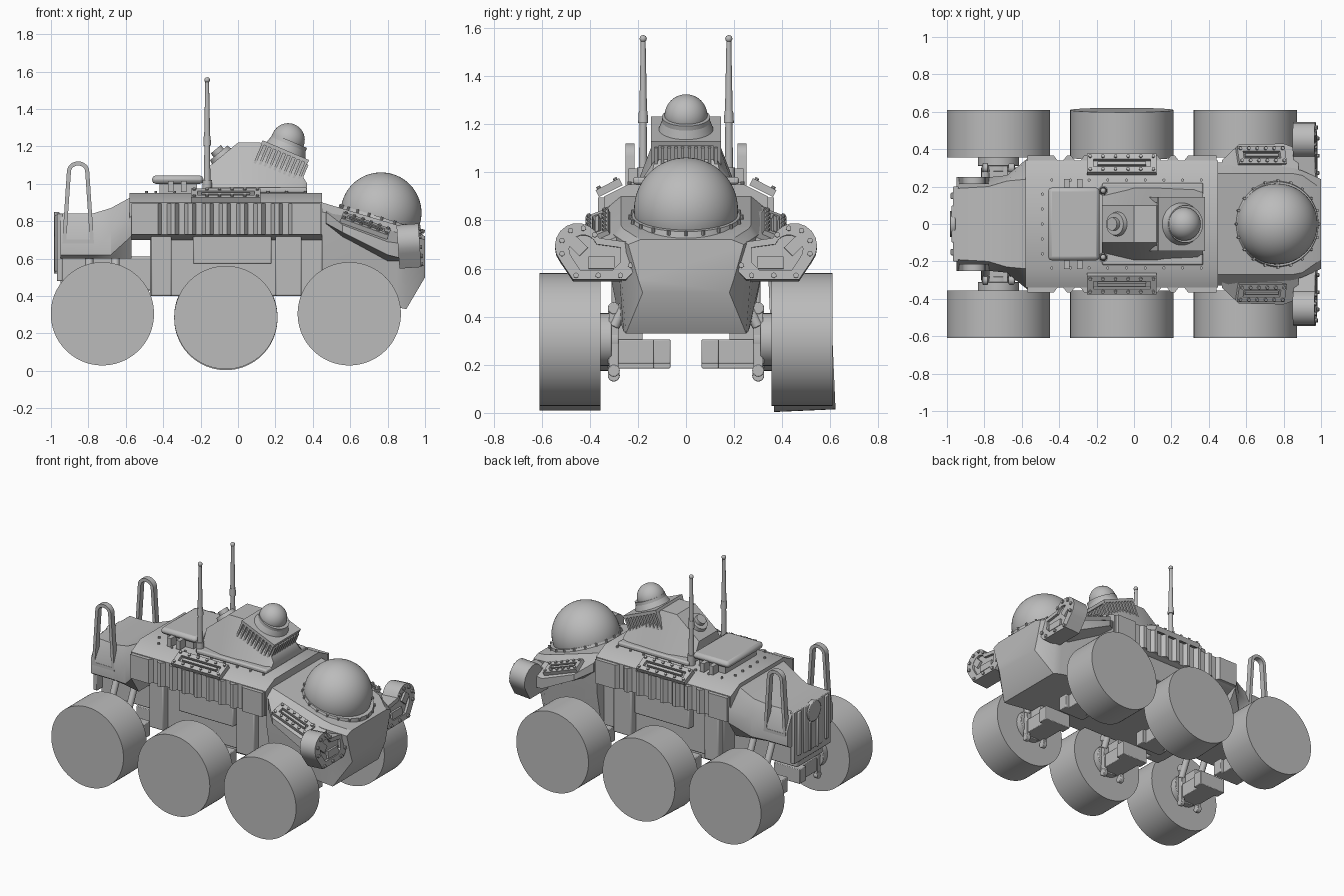
import bpy, bmesh
from math import sin, cos, pi, radians
from mathutils import Matrix, Vector

if "Cube" in bpy.data.objects:
    bpy.data.objects.remove(bpy.data.objects["Cube"])

grey = bpy.data.materials.new("plain_grey")
grey.use_nodes = True
grey.diffuse_color = (0.5, 0.5, 0.5, 1)
grey.node_tree.nodes["Principled BSDF"].inputs["Base Color"].default_value = (0.5, 0.5, 0.5, 1)

# Local x, y, z become world y, z, x
FACE_X = Matrix(((0, 0, 1, 0), (1, 0, 0, 0), (0, 1, 0, 0), (0, 0, 0, 1)))


def at(x, y, z, rx=0, ry=0):
    return (Matrix.Translation((x, y, z)) @ Matrix.Rotation(radians(ry), 4, 'Y')
            @ Matrix.Rotation(radians(rx), 4, 'X'))


def box(bm, M, sx, sy, sz):
    bmesh.ops.create_cube(bm, size=1, matrix=M @ Matrix.Diagonal((sx, sy, sz, 1)))


def cyl(bm, M, r, h, r2=None, seg=32):
    bmesh.ops.create_cone(bm, cap_ends=True, segments=seg, radius1=r,
                          radius2=r if r2 is None else r2, depth=h, matrix=M)


def ball(bm, M, r, seg=48):
    bmesh.ops.create_uvsphere(bm, u_segments=seg, v_segments=seg // 2, radius=r, matrix=M)


def loft(bm, loops, closed=False):
    """Skin a row of outlines; close it into a ring or cap both ends."""
    rows = [[bm.verts.new(p) for p in loop] for loop in loops]
    n = len(rows[0])
    for a, b in zip(rows, rows[1:] + rows[:1] if closed else rows[1:]):
        for i in range(n):
            bm.faces.new((a[i], a[(i + 1) % n], b[(i + 1) % n], b[i]))
    if not closed:
        bm.faces.new(rows[0])
        bm.faces.new(rows[-1])


def prism(bm, M, pts, lo, hi):
    loft(bm, [[M @ Vector((u, v, w)) for u, v in pts] for w in (lo, hi)])


def body(bm, sections):
    """Skin symmetric half outlines (y, z) set at stations along x."""
    loft(bm, [[(x, y, z) for y, z in half] + [(x, -y, z) for y, z in reversed(half)]
              for x, half in sections])


def make(name, bm, mirror=False, bevel=0):
    bmesh.ops.recalc_face_normals(bm, faces=bm.faces[:])
    mesh = bpy.data.meshes.new(name)
    bm.to_mesh(mesh)
    bm.free()
    mesh.materials.append(grey)
    obj = bpy.data.objects.new(name, mesh)
    bpy.context.collection.objects.link(obj)
    if bevel:
        mod = obj.modifiers.new("edge", 'BEVEL')
        mod.width, mod.segments, mod.limit_method = bevel, 2, 'ANGLE'
    if mirror:
        obj.modifiers.new("sides", 'MIRROR').use_axis = (False, True, False)
    bpy.ops.object.select_all(action='DESELECT')
    obj.select_set(True)
    bpy.context.view_layer.objects.active = obj
    bpy.ops.object.shade_smooth_by_angle(angle=radians(32))


def part(name, shape, *args, mirror=False, bevel=0):
    bm = bmesh.new()
    shape(bm, *args)
    make(name, bm, mirror, bevel)


def bolted_plate(bm, M, length, width):
    """Slotted frame with a grab bar and a border of bolts."""
    rim = width * 0.3
    for s in (-1, 1):
        box(bm, M @ at(0, s * (width - rim) / 2, 0), length, rim, 0.03)
        box(bm, M @ at(s * (length - rim) / 2, 0, 0), rim, width, 0.03)
        for i in range(6):
            cyl(bm, M @ at((i / 5 - 0.5) * (length - rim), s * (width - rim) / 2, 0.018), 0.009, 0.014, seg=10)
    box(bm, M @ at(0, 0, -0.012), length, width, 0.01)
    box(bm, M @ at(0, 0, 0.004), length * 0.7, width * 0.16, 0.02)


# Hull
part("upper_hull", body, [(x, [(0.24, 0.95), (0.34, 0.9), (0.34, 0.73), (0.27, 0.7)])
                          for x in (-0.58, 0.45)])
part("rear_hull", body, [
    (-0.95, [(0.19, 0.84), (0.25, 0.72), (0.25, 0.62), (0.22, 0.6)]),
    (-0.78, [(0.2, 0.84), (0.25, 0.73), (0.25, 0.62), (0.22, 0.6)]),
    (-0.68, [(0.23, 0.87), (0.26, 0.75), (0.26, 0.62), (0.24, 0.6)]),
    (-0.57, [(0.24, 0.93), (0.35, 0.82), (0.35, 0.72), (0.27, 0.6)])])
part("nose", body, [
    (0.45, [(0.27, 0.9), (0.33, 0.85), (0.33, 0.65), (0.28, 0.4)]),
    (0.85, [(0.27, 0.78), (0.3, 0.74), (0.28, 0.6), (0.26, 0.34)]),
    (0.9, [(0.26, 0.765), (0.285, 0.73), (0.27, 0.58), (0.25, 0.33)]),
    (1.0, [(0.19, 0.72), (0.24, 0.7), (0.2, 0.56), (0.18, 0.5)])])
bm = bmesh.new()
box(bm, at(-0.01, 0, 0.56), 0.92, 0.52, 0.32)
box(bm, at(-0.7, 0, 0.52), 0.5, 0.28, 0.18)
for x, w in ((-0.41, 0.11), (-0.03, 0.42), (0.27, 0.14)):
    low = 0.57 if w > 0.2 else 0.4
    box(bm, at(x, 0, (low + 0.74) / 2), w, 0.62, 0.74 - low)
make("lower_hull", bm, bevel=0.008)

# Corrugated side skirts
waves, steps = 8, 8
outline = [(-0.57, 0.3), (-0.57, 0.365), (-0.45, 0.365)]
for i in range(waves * steps + 1):
    dip = max(-1, min(1, 1.8 * cos(2 * pi * i / steps)))
    outline.append((-0.44 + 0.74 * i / (waves * steps), 0.35 + 0.015 * dip))
outline += [(0.44, 0.365), (0.44, 0.3)]
part("ribbed_skirt", prism, Matrix(), outline, 0.73, 0.895, mirror=True)
part("shoulder_plate", bolted_plate, at(-0.065, 0.32, 0.937, rx=-27), 0.37, 0.11, mirror=True)

# Roof fittings
bm = bmesh.new()
for i in range(9):
    for y in (-0.235, 0.235):
        cyl(bm, at(-0.44 + 0.1 * i, y, 0.953), 0.008, 0.016, seg=10)
for i in range(5):
    cyl(bm, at(-0.49, -0.16 + 0.08 * i, 0.953), 0.008, 0.016, seg=10)
make("roof_bolts", bm)
part("roof_hatch", box, at(-0.322, 0, 1.022), 0.275, 0.39, 0.045, bevel=0.02)
bm = bmesh.new()
box(bm, at(-0.32, 0, 0.975), 0.2, 0.34, 0.07)
for x in (-0.36, -0.29):
    for y in (-0.21, 0.21):
        box(bm, at(x, y, 0.985), 0.03, 0.06, 0.06)
make("hatch_base", bm)
bm = bmesh.new()
cyl(bm, at(-0.165, 0.178, 0.98), 0.025, 0.08)
cyl(bm, at(-0.165, 0.178, 1.12), 0.018, 0.24, 0.014)
cyl(bm, at(-0.165, 0.178, 1.23), 0.021, 0.05, 0.018)
cyl(bm, at(-0.165, 0.178, 1.4), 0.016, 0.3, 0.01)
ball(bm, at(-0.165, 0.178, 1.555), 0.015, 16)
make("antenna", bm, mirror=True)

# Turret with slatted collar and small dome
part("turret_base", box, at(0.1, 0, 0.965), 0.54, 0.44, 0.03, bevel=0.01)
part("turret", body, [
    (-0.17, [(0.1, 1.08), (0.16, 0.96)]), (-0.0, [(0.1, 1.22), (0.2, 0.96)]),
    (0.12, [(0.1, 1.22), (0.2, 0.96)]), (0.34, [(0.13, 1.05), (0.19, 0.96)]),
    (0.37, [(0.14, 1.0), (0.18, 0.96)])])
bm = bmesh.new()
M = at(0.23, 0, 1.12, ry=23)
box(bm, M, 0.25, 0.25, 0.11)
box(bm, M @ at(0, 0, 0.055), 0.27, 0.29, 0.02)
for i in range(10):
    s = (i / 9 - 0.5) * 0.25
    for side in (-1, 1):
        box(bm, M @ at(s, side * 0.13, 0), 0.013, 0.03, 0.13)
    box(bm, M @ at(0.13, s, -0.01), 0.025, 0.013, 0.1)
make("slatted_collar", bm)
bm = bmesh.new()
cyl(bm, M @ at(0, 0, 0.08), 0.115, 0.04, 0.1, 48)
cyl(bm, M @ at(0, 0, 0.105), 0.1, 0.03, seg=48)
make("small_dome_ring", bm)
part("small_dome", ball, at(0.268, 0, 1.235), 0.089)
bm = bmesh.new()
M = at(-0.09, 0, 1.15, ry=-40)
cyl(bm, M, 0.07, 0.04, 0.06)
cyl(bm, M @ at(0, 0, 0.03), 0.035, 0.03)
make("rear_sight", bm)

# Large dome on the nose
bm = bmesh.new()
cyl(bm, at(0.765, 0, 0.8, ry=17), 0.238, 0.04, 0.225, 64)
for i in range(20):
    a = 2 * pi * i / 20
    cyl(bm, at(0.765, 0, 0.8, ry=17) @ at(0.232 * cos(a), 0.232 * sin(a), 0.014), 0.007, 0.02, seg=8)
make("large_dome_ring", bm)
part("large_dome", ball, at(0.765, 0, 0.845), 0.216, 64)

# Front fenders and lamp pods
part("fender", loft, [[(x, y, z) for y, z in quad] for x, quad in (
    (0.47, [(0.25, 0.88), (0.34, 0.85), (0.34, 0.79), (0.25, 0.76)]),
    (0.56, [(0.25, 0.86), (0.425, 0.78), (0.425, 0.74), (0.25, 0.7)]),
    (0.8, [(0.25, 0.78), (0.43, 0.69), (0.43, 0.62), (0.25, 0.58)]),
    (0.88, [(0.25, 0.75), (0.4, 0.68), (0.4, 0.6), (0.25, 0.58)]))], mirror=True)
part("fender_plate", bolted_plate, at(0.68, 0.365, 0.775, rx=-22, ry=20), 0.27, 0.1, mirror=True)
M = at(0.91, 0, 0.67, ry=-4) @ FACE_X
cy, cz, r = 0.45, 0.02, 0.095
arc = [(cy + r * cos(radians(a)), cz + r * sin(radians(a))) for a in range(160, -41, -20)]
pod = [(0.25, -0.12), (0.2, -0.07), (0.2, 0.03)] + arc + [(0.47, -0.12)]
part("lamp_pod", prism, M, pod, -0.055, 0.045, mirror=True)
bm = bmesh.new()
mid = Vector((0.39, -0.015))
inner = [tuple(mid + (Vector(p) - mid) * 0.62) for p in pod]
loft(bm, [[M @ Vector((u, v, w)) for u, v in pts]
          for pts, w in ((pod, 0.045), (pod, 0.062), (inner, 0.062), (inner, 0.045))], closed=True)
for p in pod[:3] + pod[4::2] + [(0.36, -0.12)]:
    u, v = mid + (Vector(p) - mid) * 0.84
    cyl(bm, M @ at(u, v, 0.065), 0.011, 0.016, seg=10)
make("lamp_rim", bm, mirror=True)
bm = bmesh.new()
box(bm, M @ at(cy, cz, 0.05) @ Matrix.Rotation(pi / 4, 4, 'Z'), 0.07, 0.05, 0.02)
box(bm, M @ at(0.35, -0.05, 0.05), 0.11, 0.05, 0.02)
make("lamp_insert", bm, mirror=True)

# Rear door and guard loops
bm = bmesh.new()
box(bm, at(-0.953, 0, 0.66), 0.03, 0.4, 0.36)
box(bm, at(-0.965, 0, 0.68), 0.02, 0.2, 0.32)
cyl(bm, at(-0.97, 0, 0.78, ry=90), 0.07, 0.03)
for s in (-1, 1):
    box(bm, at(-0.97, s * 0.15, 0.68), 0.02, 0.035, 0.3)
    box(bm, at(-0.97, s * 0.04, 0.62), 0.03, 0.02, 0.2)
make("rear_door", bm, bevel=0.005)


def arch(low, high, grow):
    pts = [(-0.855 + (0.075 + grow) * s, low - grow) for s in (1, -1)]
    return pts + [(-0.855 - (0.05 + grow) * cos(a * pi / 10),
                   high + (0.045 + grow) * sin(a * pi / 10)) for a in range(11)]


wide, slim = arch(0.69, 1.065, 0.01), arch(0.69, 1.065, -0.012)
part("guard_loop", loft, [[(x, y, z) for x, z in pts] for pts, y in (
    (wide, 0.213), (wide, 0.252), (slim, 0.252), (slim, 0.213))], True, mirror=True)

# Wheels and half axles
for name, x, z in (("rear", -0.725, 0.305), ("middle", -0.065, 0.285), ("front", 0.595, 0.305)):
    for side in (-1, 1):
        tilt = 2.5 if (name, side) == ("middle", 1) else 0
        label = name + ("_left" if side > 0 else "_right")
        part(label + "_wheel", cyl, at(x, side * 0.482, z, rx=90 + tilt), 0.276, 0.255, None, 96)
    bm = bmesh.new()
    cyl(bm, at(x, 0.34, z, rx=90), 0.11, 0.06)
    cyl(bm, at(x, 0.31, z, rx=90), 0.085, 0.06)
    box(bm, at(x, 0.2, z - 0.05), 0.15, 0.25, 0.1)
    box(bm, at(x, 0.25, z + 0.02), 0.1, 0.14, 0.12)
    box(bm, at(x, 0.1, z - 0.05), 0.2, 0.07, 0.1)
    for dx in (-0.07, 0.07):
        cyl(bm, at(x + dx, 0.3, z + 0.13, ry=90), 0.025, 0.03, seg=16)
        cyl(bm, at(x + dx, 0.3, z - 0.13, ry=90), 0.025, 0.03, seg=16)
        box(bm, at(x + dx, 0.3, z), 0.025, 0.04, 0.26)
        cyl(bm, at(x + dx, 0.24, z + 0.18, rx=25), 0.022, 0.28, seg=16)
    make(name + "_half_axle", bm, mirror=True, bevel=0.004)
